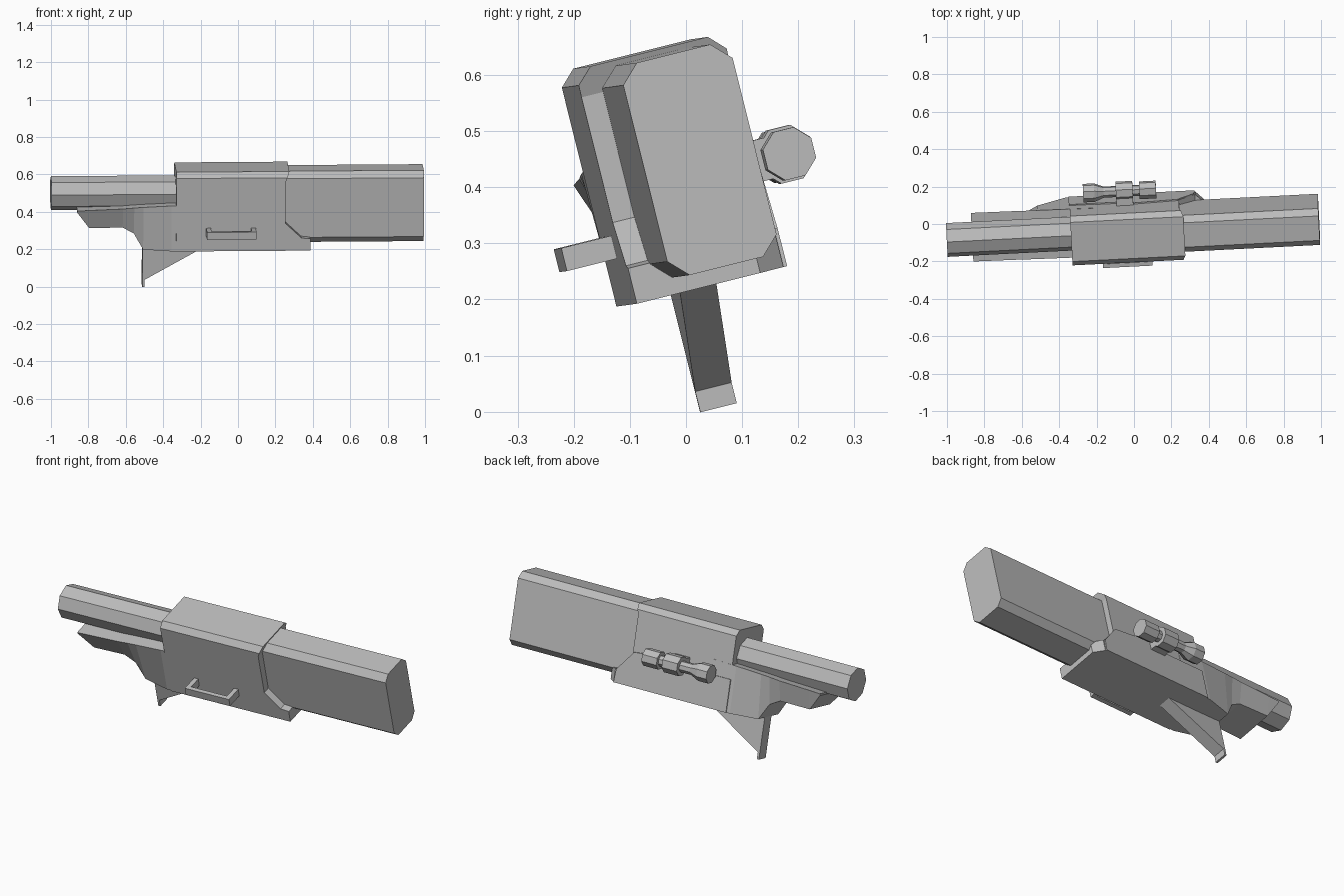
import bpy, bmesh
from math import radians, sin, cos, pi
from mathutils import Matrix

cube = bpy.data.objects.get("Cube")
if cube:
    bpy.data.objects.remove(cube)

grey = bpy.data.materials.new("plain_grey")
grey.use_nodes = True
grey.diffuse_color = (0.5, 0.5, 0.5, 1)
grey.node_tree.nodes["Principled BSDF"].inputs["Base Color"].default_value = (0.5, 0.5, 0.5, 1)

# The whole model lies rolled on its length, with a slight yaw and pitch
POSE = (Matrix.Rotation(radians(2.9), 4, 'Z') @ Matrix.Rotation(radians(-0.4), 4, 'Y')
        @ Matrix.Rotation(radians(14), 4, 'X'))
MID = 0.081  # centre plane across the width


def finish(name, bm):
    bmesh.ops.recalc_face_normals(bm, faces=bm.faces)
    mesh = bpy.data.meshes.new(name)
    bm.to_mesh(mesh)
    bm.free()
    mesh.materials.append(grey)
    ob = bpy.data.objects.new(name, mesh)
    ob.matrix_world = POSE
    bpy.context.collection.objects.link(ob)
    return ob


def loft(rings):
    """Skin a row of equal rings and cap both ends."""
    bm = bmesh.new()
    rows = [[bm.verts.new(p) for p in ring] for ring in rings]
    n = len(rows[0])
    for a, b in zip(rows, rows[1:]):
        for i in range(n):
            j = (i + 1) % n
            bm.faces.new((a[i], a[j], b[j], b[i]))
    bm.faces.new(rows[0])
    bm.faces.new(rows[-1])
    return bm


def slab(outline, y0, y1):
    """Extrude a side outline (x, z) across the width."""
    return loft([[(x, y, z) for x, z in outline] for y in (y0, y1)])


def box(name, x0, x1, y0, y1, z0, z1):
    return finish(name, slab([(x0, z0), (x1, z0), (x1, z1), (x0, z1)], y0, y1))


def lathe(name, profile, y, z, turn=0.0, sides=8):
    """Turn (x, radius) points about a lengthwise axis."""
    angles = [2 * pi * i / sides + turn for i in range(sides)]
    return finish(name, loft([[(x, y + r * cos(a), z + r * sin(a)) for a in angles]
                              for x, r in profile]))


def bevel(bm, test, width):
    edges = [e for e in bm.edges if test(*(v.co for v in e.verts))]
    bmesh.ops.bevel(bm, geom=edges, offset=width, segments=1, affect='EDGES')


# Barrel
lathe("barrel", [(-1, 0.091), (-0.25, 0.091)], 0.089, 0.5, radians(-7))

# Long front housing with chamfered lengthwise edges
bm = slab([(0.2, 0.24), (0.992, 0.24), (0.992, 0.63), (0.2, 0.63)], -0.018, 0.183)
bevel(bm, lambda a, b: abs(a.x - b.x) > 0.5, 0.033)
finish("front_housing", bm)

# Central body: chamfered top and a chamfered lower lip
bm = slab([(-0.335, 0.21), (0.383, 0.21), (0.383, 0.275), (0.335, 0.28), (0.25, 0.36),
           (0.25, 0.59), (0.27, 0.64), (-0.335, 0.64)], -0.058, 0.214)
bevel(bm, lambda a, b: min(a.z, b.z) > 0.63 and abs(a.x - b.x) > 0.3, 0.028)
bevel(bm, lambda a, b: min(a.x, b.x) > 0.38 and abs(a.z - b.z) > 0.03, 0.045)
finish("central_body", bm)

# Raised plate on the rear side of the body
finish("side_plate", slab([(-0.34, 0.21), (0.335, 0.21), (0.33, 0.28), (0.24, 0.39), (0, 0.42),
                           (-0.06, 0.385), (-0.34, 0.385)], 0.213, 0.221))

# Lower frame, wide on top and waisted below: x, top, bottom, lower half width
sections = [(-0.865, 0.435, 0.425, 0.13), (-0.8, 0.438, 0.333, 0.1), (-0.62, 0.445, 0.333, 0.095),
            (-0.56, 0.45, 0.3, 0.095), (-0.51, 0.453, 0.212, 0.1), (-0.36, 0.46, 0.21, 0.135),
            (-0.2, 0.465, 0.211, 0.136)]
finish("lower_frame", loft([[(x, MID - w, low), (x, MID + w, low),
                             (x, MID + 0.134, top), (x, MID - 0.134, top)]
                            for x, top, low, w in sections]))

# Triangular grip fin
finish("grip_fin", slab([(-0.51, 0.25), (-0.51, -0.01), (-0.498, -0.01), (-0.498, 0.028),
                         (-0.17, 0.212), (-0.17, 0.25)], MID - 0.031, MID + 0.036))

# Side handle
box("handle_bar", -0.175, 0.09, -0.15, -0.128, 0.295, 0.337)
for side, x in (("right", -0.175), ("left", 0.065)):
    box("handle_post_" + side, x, x + 0.025, -0.13, -0.05, 0.295, 0.337)

# Side sight: flared tube, clamp and eyepiece
SIGHT = (0.284, 0.402, radians(22.5))
lathe("sight_tube", [(-0.26, 0.05), (-0.2, 0.05), (-0.15, 0.03), (0.08, 0.03)], *SIGHT)
lathe("sight_eyepiece", [(0.04, 0.048), (0.13, 0.048)], *SIGHT)
lathe("sight_clamp", [(-0.085, 0.053), (0.005, 0.053)], *SIGHT)
box("sight_mount", -0.085, 0.005, 0.2, 0.29, 0.365, 0.44)
